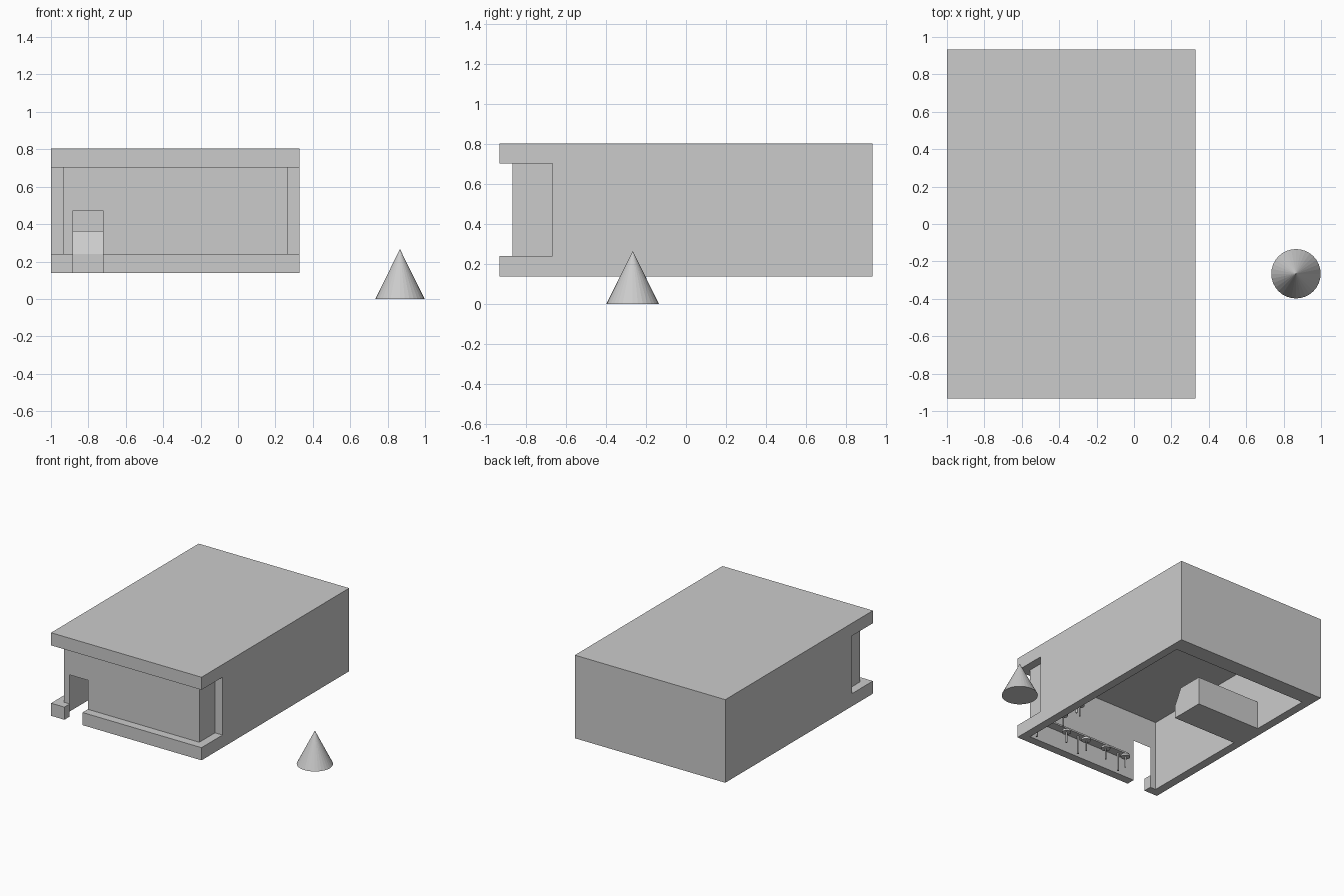
import bpy, bmesh

if "Cube" in bpy.data.objects:
    bpy.data.objects.remove(bpy.data.objects["Cube"])

X0, X1, Y0, Y1, Z0, Z1 = -1.0, 0.33, -0.932, 0.932, 0.139, 0.803   # outer block
IX0, IX1, IY0, IY1 = -0.932, 0.264, -0.865, 0.80                    # room inside
SILL, CEIL, REC = 0.24, 0.702, -0.667                               # window band
DX0, DX1, DZ = -0.882, -0.722, 0.472                                # doorway


def make(name, verts, faces):
    me = bpy.data.meshes.new(name)
    me.from_pydata(verts, [], faces)
    ob = bpy.data.objects.new(name, me)
    bpy.context.collection.objects.link(ob)
    return ob


def prism(name, outline, axis, lo, hi):
    """Extrude a 2D outline along x (outline is y,z) or z (outline is x,y)."""
    n = len(outline)
    put = (lambda a, b, c: (c, a, b)) if axis == 'x' else (lambda a, b, c: (a, b, c))
    verts = [put(a, b, c) for c in (lo, hi) for a, b in outline]
    faces = [tuple(range(n))[::-1], tuple(range(n, 2 * n))]
    faces += [(i, (i + 1) % n, (i + 1) % n + n, i + n) for i in range(n)]
    ob = make(name, verts, faces)
    bm = bmesh.new()
    bm.from_mesh(ob.data)
    bmesh.ops.recalc_face_normals(bm, faces=bm.faces)
    bm.to_mesh(ob.data)
    bm.free()
    return ob


def box(name, x0, x1, y0, y1, z0, z1):
    return prism(name, [(x0, y0), (x1, y0), (x1, y1), (x0, y1)], 'z', z0, z1)


def cut(ob, cutter):
    mod = ob.modifiers.new("cut", 'BOOLEAN')
    mod.operation, mod.solver, mod.object = 'DIFFERENCE', 'EXACT', cutter
    bpy.context.view_layer.objects.active = ob
    bpy.ops.object.modifier_apply(modifier=mod.name)
    bpy.data.objects.remove(cutter)


def cylinder(name, x, y, z0, z1, r, n=12):
    bpy.ops.mesh.primitive_cylinder_add(vertices=n, radius=r, depth=z1 - z0,
                                        location=(x, y, (z0 + z1) / 2))
    bpy.context.object.name = name


# Building shell: open below, open window band at the front, doorway in the sill
shell = box("building_shell", X0, X1, Y0, Y1, Z0, Z1)
cut(shell, box("room_cutter", IX0, IX1, IY0, IY1, Z0 - 0.2, CEIL))
cut(shell, box("window_cutter", X0 - 0.2, X1 + 0.2, Y0 - 0.2, REC, SILL, CEIL))
cut(shell, box("door_cutter", DX0, DX1, Y0 - 0.2, IY0 + 0.1, Z0 - 0.2, SILL + 0.05))

# Thin window panes around the corner, leaving the doorway free
strips = [((IX0, REC), (IX0, IY0), SILL), ((IX0, IY0), (DX0, IY0), SILL),
          ((DX0, IY0), (DX1, IY0), DZ), ((DX1, IY0), (IX1, IY0), SILL),
          ((IX1, IY0), (IX1, REC), SILL)]
verts, faces = [], []
for a, b, z in strips:
    k = len(verts)
    verts += [(*a, z), (*b, z), (*b, CEIL), (*a, CEIL)]
    faces.append((k, k + 1, k + 2, k + 3))
make("window_panes", verts, faces)

# Service counter with sloped front
prism("counter", [(0.025, Z0), (0.295, Z0), (0.295, 0.363), (0.09, 0.363), (0.025, 0.24)],
      'x', IX0, -0.37)

# L-shaped window bar with legs
BY, BX, BEND = -0.795, 0.195, -0.33
prism("window_bar", [(-0.62, IY0), (IX1, IY0), (IX1, BEND), (BX, BEND), (BX, BY), (-0.62, BY)],
      'z', 0.285, 0.298)
for x, y in [(-0.545, -0.83), (-0.163, -0.83), (0.23, -0.83), (0.23, -0.38)]:
    cylinder("bar_leg", x, y, Z0, 0.287, 0.007)

# Stools along both sides of the bar
stools = [(-0.555 + 0.187 * i, -0.76) for i in range(4)]
stools += [(0.18, -0.59), (0.18, -0.40)]
for x, y in stools:
    cylinder("stool_stem", x, y, Z0, 0.226, 0.006)
    cylinder("stool_seat", x, y, 0.225, 0.24, 0.034, 16)

# Cone beside the building
bpy.ops.mesh.primitive_cone_add(vertices=32, radius1=0.132, radius2=0, depth=0.266,
                                location=(0.866, -0.266, 0.133))
bpy.context.object.name = "cone"
